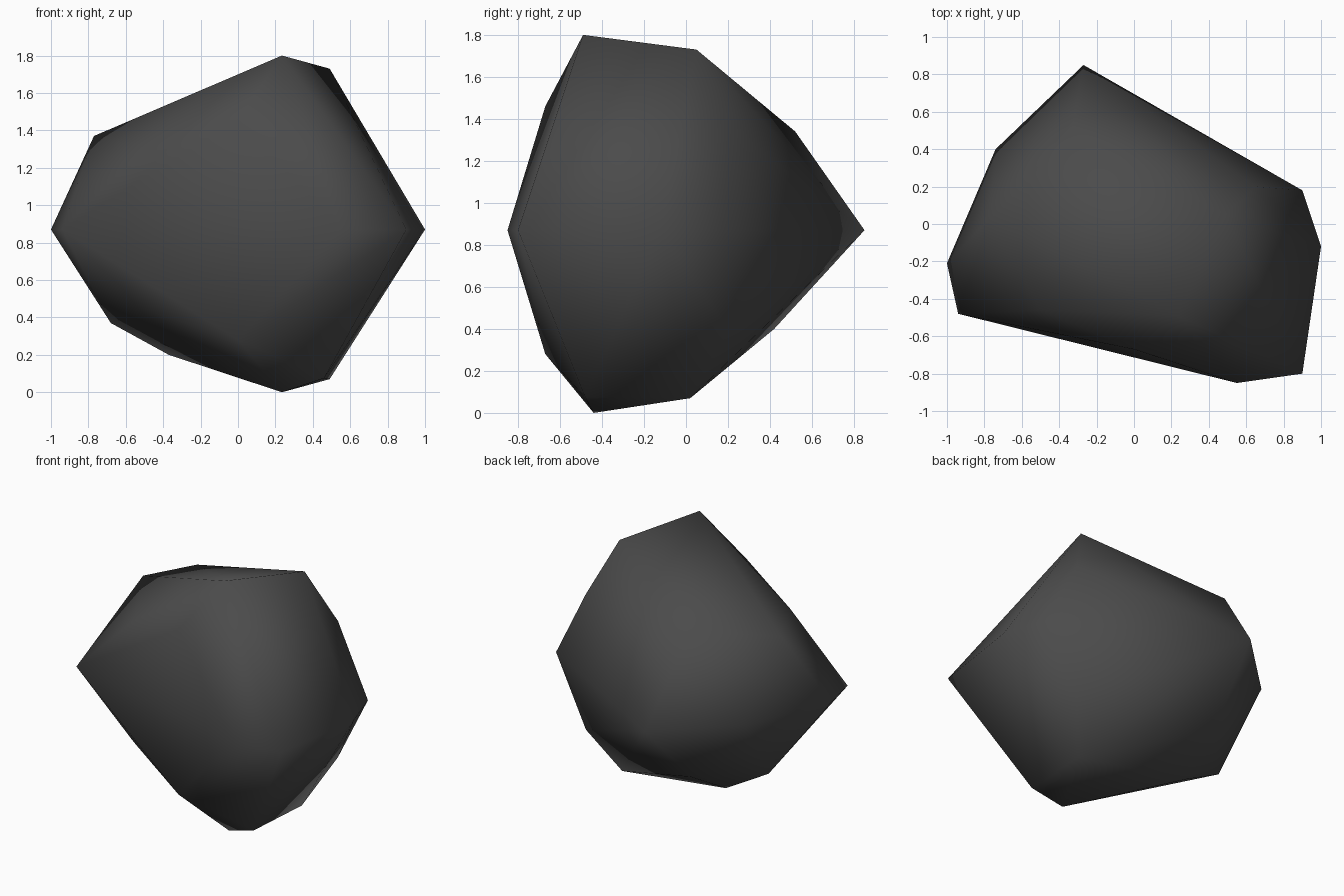
import bpy, bmesh

if "Cube" in bpy.data.objects:
    bpy.data.objects.remove(bpy.data.objects["Cube"])

# Rock: a chunky faceted boulder, widest at one level outline, with upper and lower shoulders
MID_Z = 0.87
outline = [(-1, -.21), (-.94, -.48), (.55, -.85), (.9, -.8),
           (1, -.12), (.9, .18), (-.27, .85), (-.74, .4)]
upper = [(.235, -.49, 1.8), (.49, .05, 1.73), (.65, .2, 1.36), (-.33, .52, 1.34),
         (-.52, .28, 1.42), (-.77, .03, 1.37), (-.5, -.46, 1.31), (0, -.67, 1.46)]
lower = [(.235, -.44, 0), (.49, .02, .07), (.65, .2, .39), (-.33, .42, .4),
         (-.37, .08, .2), (-.68, .04, .37), (-.5, -.46, .44), (0, -.67, .28),
         (.46, -.48, .075)]

bm = bmesh.new()
for p in [(x, y, MID_Z) for x, y in outline] + upper + lower:
    bm.verts.new(p)
bmesh.ops.convex_hull(bm, input=bm.verts[:])
loose = [v for v in bm.verts if not v.link_faces]
bmesh.ops.delete(bm, geom=loose, context='VERTS')
bmesh.ops.recalc_face_normals(bm, faces=bm.faces[:])
for f in bm.faces:
    f.smooth = True

mesh = bpy.data.meshes.new("rock")
bm.to_mesh(mesh)
bm.free()

# Single dark grey stone colour
stone = bpy.data.materials.new("dark_grey_stone")
stone.diffuse_color = (0.07, 0.07, 0.07, 1)
stone.use_nodes = True
stone.node_tree.nodes["Principled BSDF"].inputs["Base Color"].default_value = stone.diffuse_color
mesh.materials.append(stone)

rock = bpy.data.objects.new("rock", mesh)
bpy.context.collection.objects.link(rock)
